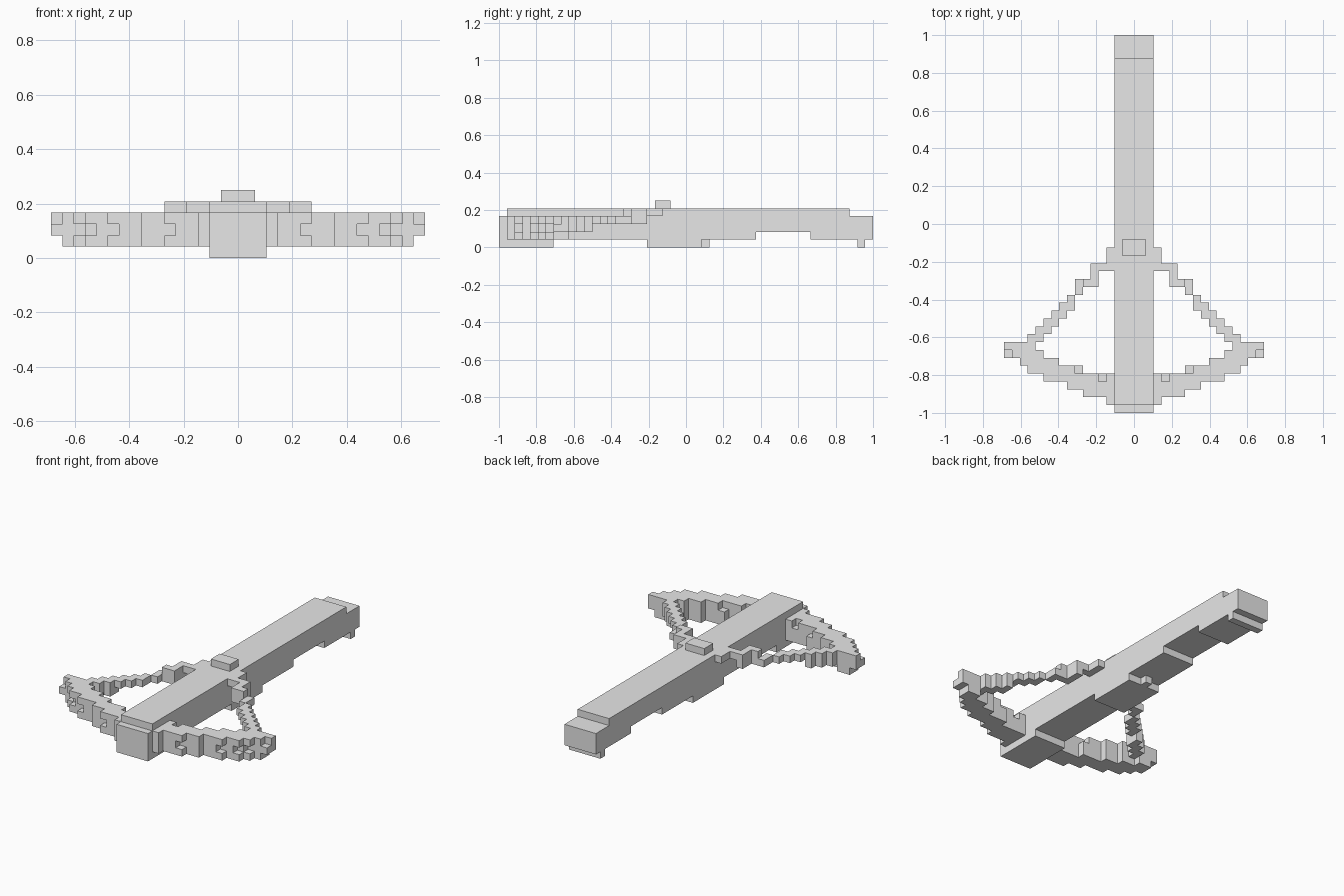
import bpy
import bmesh
from mathutils import Vector

if "Cube" in bpy.data.objects:
    bpy.data.objects.remove(bpy.data.objects["Cube"], do_unlink=True)

U = 1 / 24  # size of one block

grey = bpy.data.materials.new("plain_grey")
grey.use_nodes = True
grey.diffuse_color = (0.8, 0.8, 0.8, 1)
grey.node_tree.nodes["Principled BSDF"].inputs["Base Color"].default_value = (0.8, 0.8, 0.8, 1)

DIRECTIONS = [(1, 0, 0), (-1, 0, 0), (0, 1, 0), (0, -1, 0), (0, 0, 1), (0, 0, -1)]


def block(x0, x1, y0, y1, z0, z1):
    """Set of block cells; x0..x1 inclusive columns, y and z as edges."""
    return {(x, y, z) for x in range(x0, x1 + 1)
            for y in range(y0, y1) for z in range(z0, z1)}


def build(name, cells, side=1):
    """Skin the outside of a set of cells and merge the flat areas."""
    bm = bmesh.new()
    cells = {(side * x, y, z) for x, y, z in cells}
    for cell in cells:
        centre = Vector((cell[0], cell[1] + 0.5, cell[2] + 0.5))
        for d in DIRECTIONS:
            if tuple(a + b for a, b in zip(cell, d)) in cells:
                continue
            n = Vector(d)
            u = Vector((d[1], d[2], d[0]))
            v = n.cross(u)
            corners = [(1, 1), (-1, 1), (-1, -1), (1, -1)]
            bm.faces.new([bm.verts.new((centre + (n + u * a + v * b) / 2) * U)
                          for a, b in corners])
    bmesh.ops.remove_doubles(bm, verts=bm.verts[:], dist=U * 0.01)
    bmesh.ops.dissolve_limit(bm, angle_limit=0.01, verts=bm.verts[:], edges=bm.edges[:])
    mesh = bpy.data.meshes.new(name)
    bm.to_mesh(mesh)
    bm.free()
    mesh.materials.append(grey)
    obj = bpy.data.objects.new(name, mesh)
    bpy.context.collection.objects.link(obj)


# Stock: runs of length (y0, y1) and height (z0, z1), five blocks wide
stock = set()
for y0, y1, z0, z1 in [(-24, -17, 0, 1), (-5, 2, 0, 1), (22, 23, 0, 1),
                       (-24, 9, 1, 2), (16, 24, 1, 2),
                       (-24, 24, 2, 4), (-23, 21, 4, 5)]:
    stock |= block(-2, 2, y0, y1, z0, z1)
build("stock", stock)

# Trigger under the stock and latch on top
build("trigger", block(0, 0, 2, 3, 0, 1))
build("latch", block(-1, 1, -4, -2, 5, 6))

# Bow limb: first column, last column, front edge, back edge
limb = set()
for x0, x1, y0, y1 in [(3, 3, -23, -19), (4, 6, -22, -19), (7, 8, -21, -18),
                       (9, 9, -20, -18), (10, 11, -20, -17), (12, 13, -19, -16),
                       (14, 14, -18, -15), (15, 15, -17, -15)]:
    limb |= block(x0, x1, y0, y1, 1, 4)
limb |= block(16, 16, -17, -15, 2, 4)
# Notches along the front, and lowered corners on the top
limb -= {(6, -22, 2), (11, -20, 2), (13, -19, 2), (14, -18, 2),
         (4, -20, 3), (7, -19, 3), (16, -17, 3)}

# String: stepped from the latch down to the limb tip
string = block(3, 3, -6, -3, 4, 5) | block(4, 4, -6, -5, 4, 5)
string |= block(5, 5, -8, -5, 3, 5) | block(6, 6, -8, -7, 3, 5)
string |= block(7, 7, -9, -7, 3, 4)
for x in range(8, 14):
    string |= block(x, x, -x - 3, -x - 1, 2 if x > 10 else 3, 4)

for label, side in [("left", 1), ("right", -1)]:
    build("bow_limb_" + label, limb, side)
    build("string_" + label, string, side)
